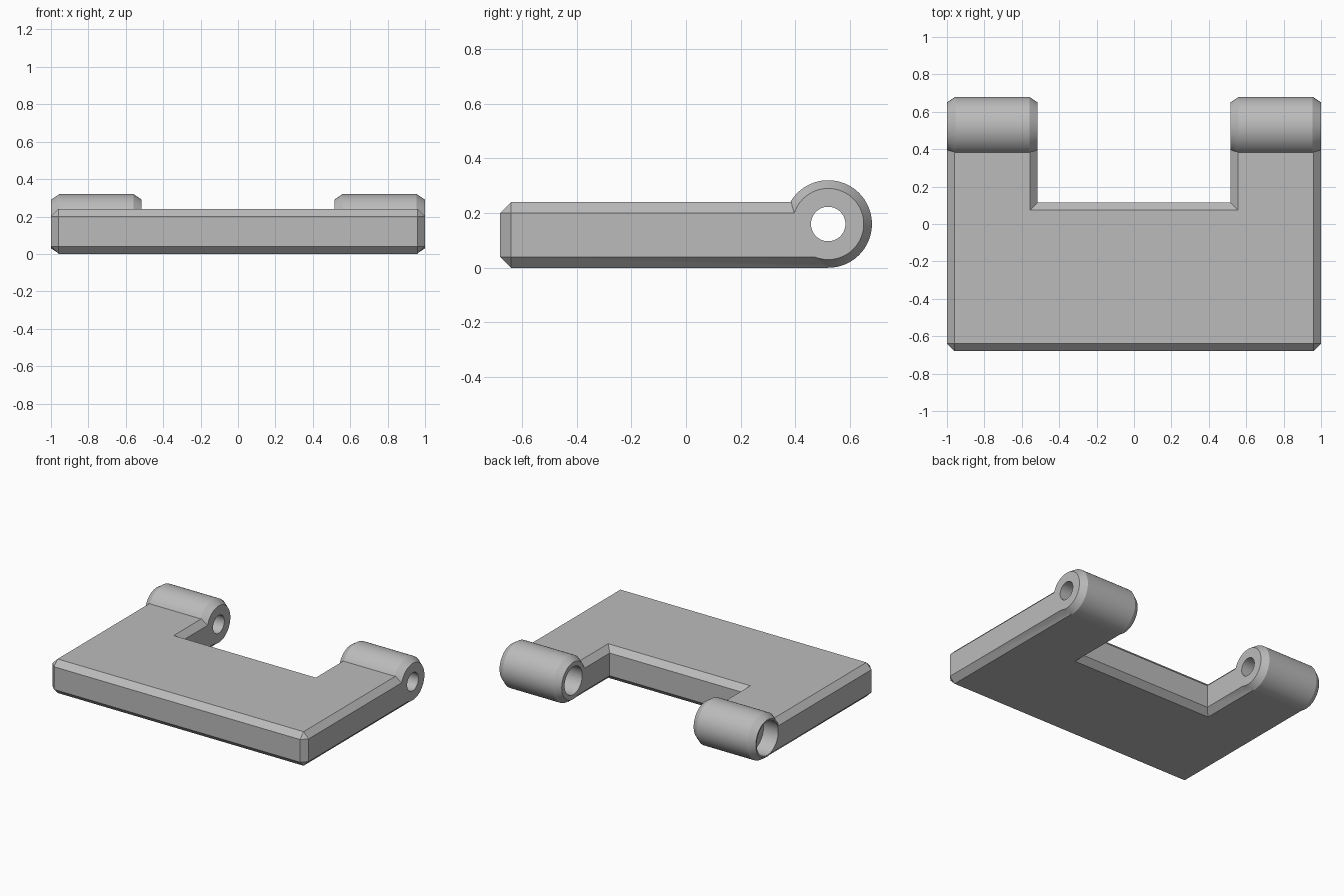
import bpy, bmesh, math

cube = bpy.data.objects.get("Cube")
if cube:
    bpy.data.objects.remove(cube, do_unlink=True)

THICK, CH = 0.24, 0.04               # plate thickness and chamfer
HALF, FRONT, AXIS_Y, AXIS_Z = 1.0, -0.68, 0.52, 0.16
NOTCH_X, NOTCH_Y = 0.515, 0.115
SEGMENTS = 96

grey = bpy.data.materials.new("plain grey")
grey.use_nodes = True
grey.diffuse_color = (0.5, 0.5, 0.5, 1)
grey.node_tree.nodes["Principled BSDF"].inputs["Base Color"].default_value = (0.5, 0.5, 0.5, 1)


def finish(name, bm):
    bmesh.ops.remove_doubles(bm, verts=bm.verts, dist=1e-5)
    bmesh.ops.recalc_face_normals(bm, faces=bm.faces)
    mesh = bpy.data.meshes.new(name)
    bm.to_mesh(mesh)
    bm.free()
    mesh.materials.append(grey)
    obj = bpy.data.objects.new(name, mesh)
    bpy.context.collection.objects.link(obj)
    return obj


def skin(name, rings):
    """Bridge equal-length rings of points and cap both ends."""
    bm = bmesh.new()
    loops = [[bm.verts.new(p) for p in ring] for ring in rings]
    n = len(loops[0])
    for a, b in zip(loops, loops[1:]):
        for i in range(n):
            j = (i + 1) % n
            bm.faces.new((a[i], a[j], b[j], b[i]))
    bm.faces.new(loops[0])
    bm.faces.new(loops[-1])
    return finish(name, bm)


def lathe(name, profile):
    """Revolve (x, radius) points about the hinge axis."""
    angles = [2 * math.pi * i / SEGMENTS for i in range(SEGMENTS)]
    return skin(name, [[(x, AXIS_Y + r * math.cos(a), AXIS_Z + r * math.sin(a))
                        for a in angles] for x, r in profile])


def plate_ring(z, inset):
    """U-shaped outline; the front corners are clipped until fully inset."""
    side, front = HALF - inset, FRONT + inset
    clip = CH - inset
    half = [(side - clip, front), (side, front + clip), (side, AXIS_Y),
            (NOTCH_X + inset, AXIS_Y), (NOTCH_X + inset, NOTCH_Y - inset)]
    return [(x, y, z) for x, y in half] + [(-x, y, z) for x, y in reversed(half)]


def boolean(target, tool, operation):
    mod = target.modifiers.new(operation.lower(), 'BOOLEAN')
    mod.object, mod.operation, mod.solver = tool, operation, 'EXACT'
    bpy.context.view_layer.objects.active = target
    bpy.ops.object.modifier_apply(modifier=mod.name)
    bpy.data.objects.remove(tool, do_unlink=True)


# Chamfered plate with a notch at the back
plate = skin("hinge_plate", [plate_ring(0, CH), plate_ring(CH, 0),
                             plate_ring(THICK - CH, 0), plate_ring(THICK, CH)])

# Hinge barrels with chamfered ends
for sign in (-1, 1):
    barrel = lathe("barrel", [(sign * x, r) for x, r in
                              ((NOTCH_X, 0.13), (NOTCH_X + 0.045, 0.16),
                               (HALF - 0.045, 0.16), (HALF, 0.13))])
    boolean(plate, barrel, 'UNION')

# Pin holes, each with a wider recess at its -x end
for start, depth, radius in ((-HALF, 0.115, 0.12), (NOTCH_X, 0.25, 0.098)):
    floor = start + depth
    bore = lathe("bore", [(start - 0.1, radius), (floor, radius),
                          (floor, 0.063), (start + 0.6, 0.063)])
    boolean(plate, bore, 'DIFFERENCE')

# Smooth barrels with crisp chamfer edges
bpy.ops.object.select_all(action='DESELECT')
plate.select_set(True)
bpy.context.view_layer.objects.active = plate
bpy.ops.object.shade_smooth_by_angle(angle=math.radians(25))
